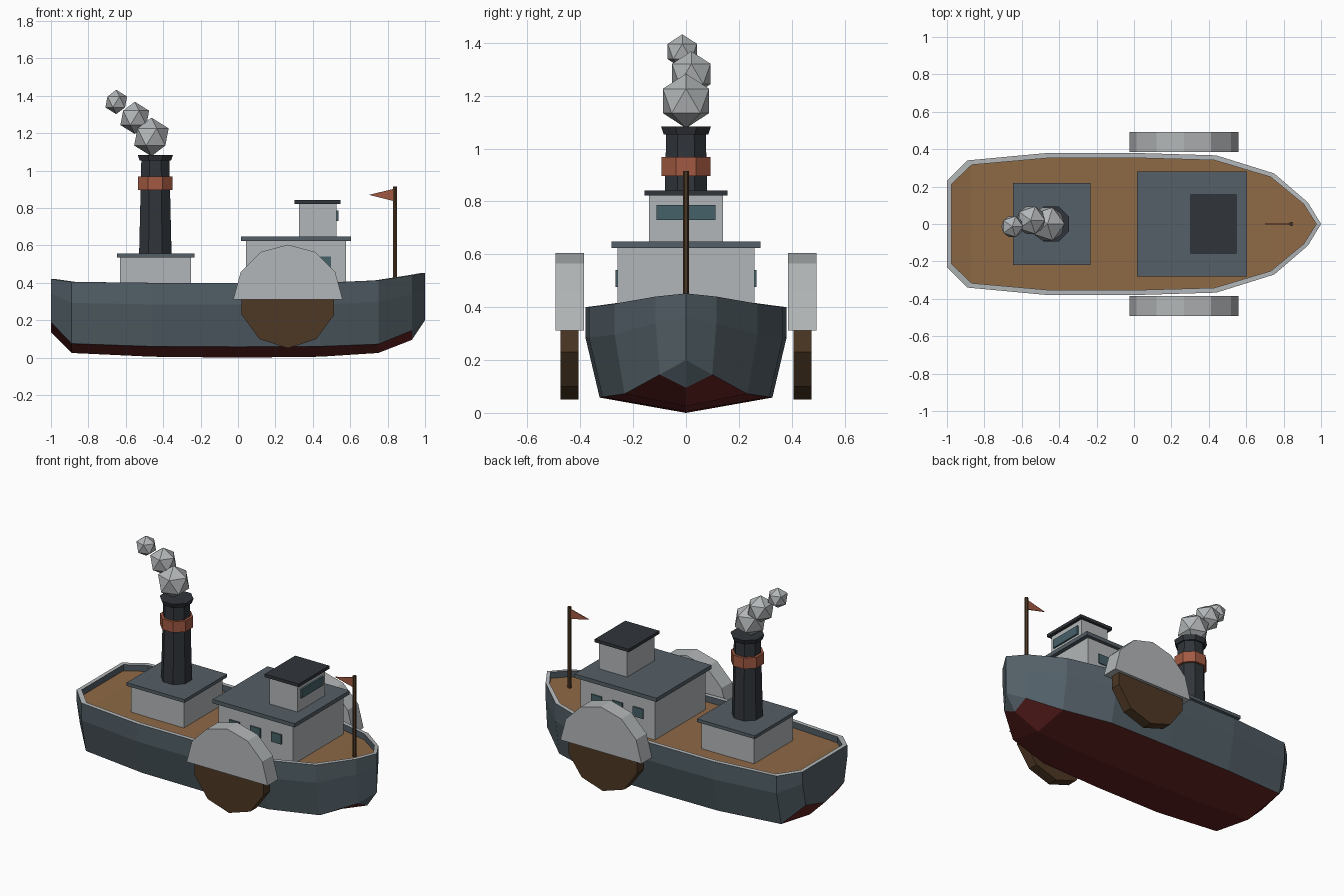
import bpy, bmesh
from math import pi, sin, cos
from mathutils import Matrix

if "Cube" in bpy.data.objects:
    bpy.data.objects.remove(bpy.data.objects["Cube"])


def mat(name, r, g, b):
    m = bpy.data.materials.new(name)
    m.diffuse_color = (r, g, b, 1)
    m.use_nodes = True
    m.node_tree.nodes["Principled BSDF"].inputs["Base Color"].default_value = m.diffuse_color
    return m


HULL = mat("hull_slate", .085, .115, .135)
RED = mat("hull_red", .14, .018, .018)
DECK = mat("deck_wood", .27, .14, .06)
PALE = mat("pale_grey", .45, .47, .48)
ROOF = mat("roof_slate", .09, .115, .135)
DARK = mat("dark_iron", .03, .035, .042)
BAND = mat("rust_red", .36, .10, .055)
WOOD = mat("dark_wood", .075, .04, .018)
GLASS = mat("window_glass", .06, .12, .14)


def finish(name, bm, *mats):
    bmesh.ops.recalc_face_normals(bm, faces=bm.faces)
    me = bpy.data.meshes.new(name)
    bm.to_mesh(me)
    bm.free()
    for m in mats:
        me.materials.append(m)
    ob = bpy.data.objects.new(name, me)
    bpy.context.collection.objects.link(ob)
    return ob


def box(name, x0, x1, y0, y1, z0, z1, m):
    bm = bmesh.new()
    size = Matrix.Diagonal((x1 - x0, y1 - y0, z1 - z0, 1))
    mid = Matrix.Translation(((x0 + x1) / 2, (y0 + y1) / 2, (z0 + z1) / 2))
    bmesh.ops.create_cube(bm, size=1, matrix=mid @ size)
    return finish(name, bm, m)


def prism(name, pts, y0, y1, m):
    """Extrude an (x, z) outline along y."""
    bm = bmesh.new()
    f = bm.faces.new([bm.verts.new((x, y0, z)) for x, z in pts])
    new = bmesh.ops.extrude_face_region(bm, geom=[f])["geom"]
    vs = [v for v in new if isinstance(v, bmesh.types.BMVert)]
    bmesh.ops.translate(bm, verts=vs, vec=(0, y1 - y0, 0))
    return finish(name, bm, m)


def lathe(name, profile, x, n, m):
    """Stack n-sided rings of (radius, z) about a vertical axis at x."""
    bm = bmesh.new()
    rings = [[bm.verts.new((x + r * cos((i + .5) * 2 * pi / n), r * sin((i + .5) * 2 * pi / n), z))
              for i in range(n)] for r, z in profile]
    for a, b in zip(rings, rings[1:]):
        for i in range(n):
            bm.faces.new((a[i], a[(i + 1) % n], b[(i + 1) % n], b[i]))
    bm.faces.new(rings[0])
    bm.faces.new(rings[-1])
    return finish(name, bm, m)


# Hull with bulwark and sunken deck: x, half width, rail z, chine z, keel z
stations = [(-1, .23, .42, .19, .135), (-.89, .34, .405, .075, .025),
            (-.46, .38, .40, .06, .005), (0, .38, .40, .058, 0),
            (.44, .367, .40, .06, .005), (.75, .27, .413, .072, .025),
            (.93, .115, .44, .145, .095), (1, 0, .452, .2, .2)]
bm = bmesh.new()
rows = []
for x, w, top, chine, keel in stations:
    knuckle = chine + .66 * (top - chine)
    xi, wi, floor = x * .975, w * .93, top - .04
    rows.append([bm.verts.new(p) for p in (
        (x, 0, keel), (x, w * .86, chine), (x, w, knuckle), (x, w, top),
        (xi, wi, top), (xi, wi, floor), (xi, 0, floor))])
strip_mats = (1, 0, 0, 2, 0, 3)
for i, (a, b) in enumerate(zip(rows, rows[1:])):
    for k, mi in enumerate(strip_mats):
        f = bm.faces.new((a[k], a[k + 1], b[k + 1], b[k]))
        f.material_index = 0 if i == len(rows) - 2 and k == 0 else mi
# Stern transom, its rail and inner wall
s = rows[0]
top_out = bm.verts.new((-1, 0, .42))
top_in = bm.verts.new((-.975, 0, .42))
bm.faces.new((s[0], s[1], s[2], s[3], top_out))
bm.faces.new((top_out, s[3], s[4], top_in)).material_index = 2
bm.faces.new((top_in, s[4], s[5], s[6]))
# Other half of the hull
dup = bmesh.ops.duplicate(bm, geom=bm.verts[:] + bm.edges[:] + bm.faces[:])["geom"]
bmesh.ops.scale(bm, vec=(1, -1, 1), verts=[g for g in dup if isinstance(g, bmesh.types.BMVert)])
bmesh.ops.remove_doubles(bm, verts=bm.verts, dist=1e-4)
finish("hull", bm, HULL, RED, PALE, DECK)

# Deck houses and roofs
box("engine_house", -.63, -.25, -.2, .2, .35, .535, PALE)
box("engine_house_roof", -.648, -.232, -.219, .219, .535, .556, ROOF)
box("main_cabin", .042, .578, -.26, .26, .35, .625, PALE)
box("main_cabin_roof", .015, .605, -.282, .282, .623, .648, ROOF)
box("wheelhouse", .325, .527, -.14, .14, .645, .822, PALE)
box("wheelhouse_roof", .302, .547, -.157, .157, .822, .842, DARK)
box("wheelhouse_window", .52, .538, -.112, .112, .73, .787, GLASS)

# Both sides: cabin windows, paddle wheel, paddle cover
for side, s in (("left", 1), ("right", -1)):
    for i, x in enumerate((.16, .31, .46)):
        box(f"cabin_window_{side}_{i + 1}", x - .037, x + .037,
            min(s * .25, s * .267), max(s * .25, s * .267), .477, .54, GLASS)
    wheel = [(.267 + .26 * sin(i * pi / 5), .31 - .26 * cos(i * pi / 5)) for i in range(10)]
    prism(f"paddle_wheel_{side}", wheel, s * .406, s * .474, WOOD)
    cover = [(.267 + .292 * cos(i * pi / 6), .312 + .292 * sin(i * pi / 6)) for i in range(7)]
    prism(f"paddle_cover_{side}", cover, s * .386, s * .493, PALE)

# Funnel with band and lip
lathe("funnel", [(.094, .55), (.081, 1.06)], -.442, 8, DARK)
lathe("funnel_band", [(.1, .897), (.1, .968)], -.442, 8, BAND)
lathe("funnel_lip", [(.091, 1.053), (.102, 1.083)], -.442, 8, DARK)

# Smoke puffs
for i, (x, y, z, r) in enumerate([(-.463, 0, 1.18, .103), (-.552, .02, 1.282, .086),
                                  (-.651, -.014, 1.367, .065)]):
    bm = bmesh.new()
    bmesh.ops.create_icosphere(bm, subdivisions=1, radius=r, matrix=Matrix.Translation((x, y, z)))
    finish(f"smoke_puff_{i + 1}", bm, PALE)

# Flagpole and pennant
lathe("flagpole", [(.012, .37), (.012, .915)], .84, 6, WOOD)
prism("pennant", [(.838, .904), (.838, .836), (.7, .87)], -.003, .003, BAND)
